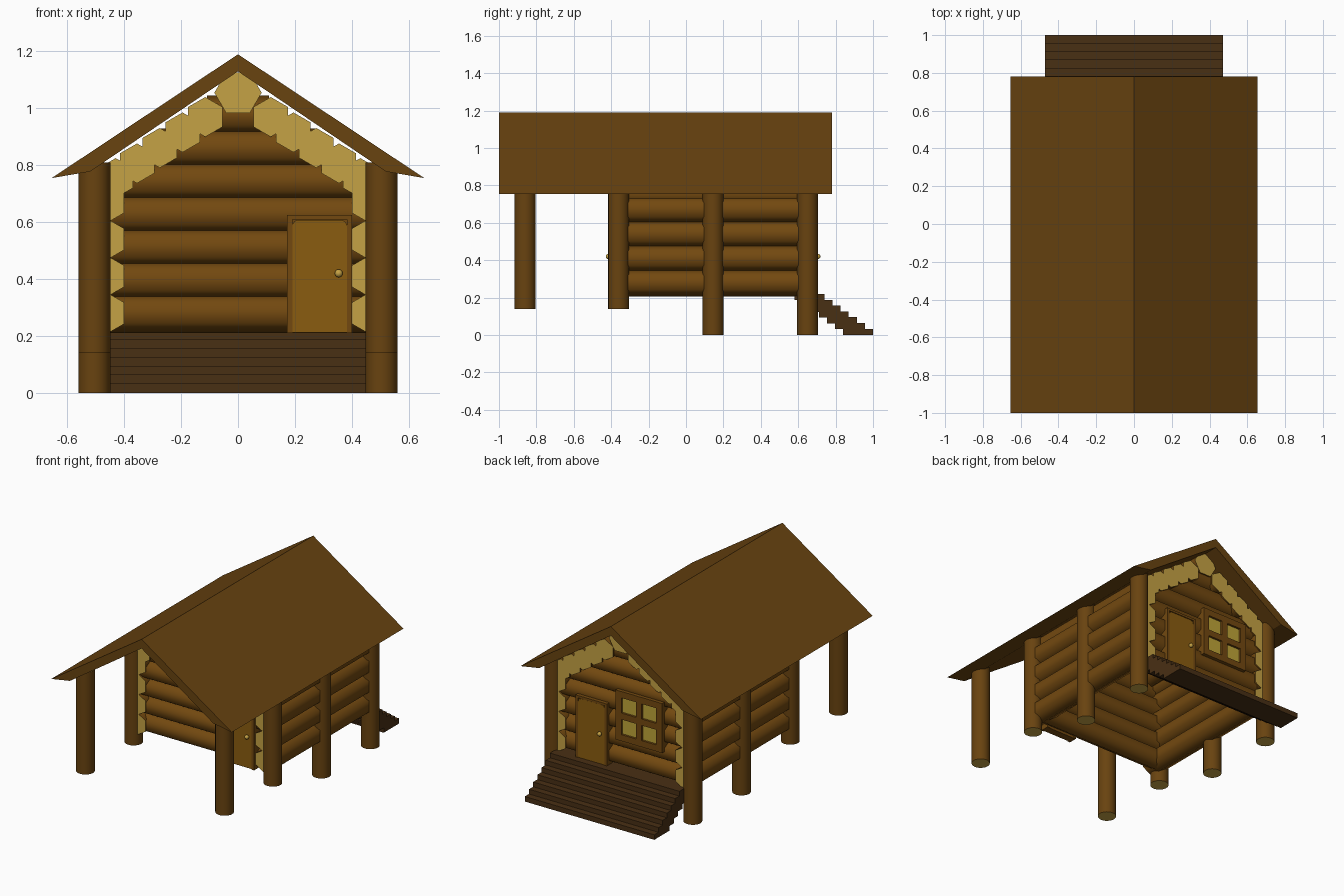
import bpy, bmesh, math
from mathutils import Vector

if "Cube" in bpy.data.objects:
    bpy.data.objects.remove(bpy.data.objects["Cube"])


def mat(name, r, g, b):
    m = bpy.data.materials.new(name)
    m.diffuse_color = (r, g, b, 1)
    m.use_nodes = True
    m.node_tree.nodes["Principled BSDF"].inputs["Base Color"].default_value = m.diffuse_color
    return m


LOG = mat("log brown", 0.17, 0.066, 0.005)
BARK = mat("post and roof brown", 0.14, 0.056, 0.005)
CUT = mat("cut wood tan", 0.56, 0.36, 0.058)
STEP = mat("dark step brown", 0.066, 0.029, 0.007)
DOOR = mat("door amber", 0.255, 0.107, 0.005)
GLASS = mat("window yellow", 0.52, 0.375, 0.04)


def finish(name, bm, mats, smooth=False):
    bmesh.ops.recalc_face_normals(bm, faces=bm.faces[:])
    me = bpy.data.meshes.new(name)
    bm.to_mesh(me)
    bm.free()
    for m in mats:
        me.materials.append(m)
    ob = bpy.data.objects.new(name, me)
    bpy.context.collection.objects.link(ob)
    if smooth:
        bpy.ops.object.select_all(action='DESELECT')
        ob.select_set(True)
        bpy.context.view_layer.objects.active = ob
        bpy.ops.object.shade_smooth_by_angle(angle=math.radians(65))
    return ob


def log(bm, p0, p1, r, n=6, turn=90):
    """Round or six-sided log between two points, end faces in slot 1."""
    p0, p1 = Vector(p0), Vector(p1)
    d = (p1 - p0).normalized()
    u, v = Vector((1, 0, 0)), Vector((0, 0, 1))
    if abs(d.x) > 0.5:
        u = Vector((0, 1, 0))
    if abs(d.z) > 0.5:
        v = Vector((0, 1, 0))
    angles = [math.radians(turn) + math.tau * i / n for i in range(n)]
    a, b = [[bm.verts.new(p + r * (math.cos(t) * u + math.sin(t) * v)) for t in angles]
            for p in (p0, p1)]
    for i in range(n):
        j = (i + 1) % n
        bm.faces.new((a[i], a[j], b[j], b[i]))
    for ring in (a, b):
        bm.faces.new(ring).material_index = 1


def extrude(bm, pts, y0, y1):
    """Outline in x and z, extruded along y."""
    a, b = [[bm.verts.new((x, y, z)) for x, z in pts] for y in (y0, y1)]
    for i in range(len(pts)):
        j = (i + 1) % len(pts)
        bm.faces.new((a[i], a[j], b[j], b[i]))
    bm.faces.new(a)
    bm.faces.new(b)


def box(bm, x0, x1, y0, y1, z0, z1):
    extrude(bm, [(x0, z0), (x1, z0), (x1, z1), (x0, z1)], y0, y1)


# Roof: two slopes with tapered eaves
bm = bmesh.new()
extrude(bm, [(0, 1.19), (-0.655, 0.755), (-0.52, 0.778), (0, 1.13),
             (0.52, 0.778), (0.655, 0.755)], -1.0, 0.78)
finish("roof", bm, [BARK])

# Posts: the front two pairs stop above the ground
bm = bmesh.new()
for s in (-1, 1):
    for y, z in ((-0.86, 0.14), (-0.36, 0.14), (0.145, 0), (0.65, 0)):
        log(bm, (0.505 * s, y, z), (0.505 * s, y, 0.81), 0.056, 24)
finish("posts", bm, [BARK, CUT], True)

# Side wall logs and the logs lying under the roof slopes
Y0, Y1 = -0.39, 0.68
bm = bmesh.new()
for s in (-1, 1):
    for k in range(4):
        log(bm, (0.465 * s, Y0, 0.28 + 0.13 * k), (0.465 * s, Y1, 0.28 + 0.13 * k), 0.075)
    log(bm, (0.43 * s, Y0, 0.755), (0.43 * s, Y1, 0.755), 0.07)
finish("side_wall_logs", bm, [LOG, CUT], True)
bm = bmesh.new()
for s in (-1, 1):
    for x in (0.355, 0.275, 0.195, 0.115):
        z = 1.048 - 0.68 * x
        log(bm, (x * s, Y0, z), (x * s, Y1, z), 0.07)
log(bm, (0, Y0, 1.055), (0, Y1, 1.055), 0.083, turn=0)
finish("roof_logs", bm, [LOG, CUT], True)

# Front and back wall logs, shortening into the gable
for name, y in (("front_wall_logs", -0.32), ("back_wall_logs", 0.61)):
    bm = bmesh.new()
    for k in range(7):
        z = 0.28 + 0.116 * k
        h = min(0.46, (1.05 - z) / 0.68)
        log(bm, (-h, y, z), (h, y, z), 0.07)
    finish(name, bm, [LOG, CUT], True)

# Doors: frame, leaf with rounded top corners, knob; back door is turned around
for side, s, y, cx in (("front", 1, -0.405, 0.287), ("back", -1, 0.695, 0.202)):
    bm = bmesh.new()
    for e in (-1, 1):
        a, b = sorted((cx + e * 0.114, cx + e * 0.096))
        box(bm, a, b, y, y + 0.06 * s, 0.21, 0.625)
    box(bm, cx - 0.096, cx + 0.096, y, y + 0.06 * s, 0.61, 0.625)
    box(bm, cx - 0.097, cx + 0.097, y + 0.01 * s, y + 0.055 * s, 0.21, 0.61)
    finish(side + "_door_frame", bm, [LOG])
    bm = bmesh.new()
    pts = [(cx - 0.096, 0.212), (cx + 0.096, 0.212)]
    for e, start in ((1, 0), (-1, 90)):
        for i in range(5):
            t = math.radians(start + 22.5 * i)
            pts.append((cx + e * 0.074 + 0.022 * math.cos(t), 0.586 + 0.022 * math.sin(t)))
    extrude(bm, pts, y + 0.003 * s, y + 0.05 * s)
    finish(side + "_door", bm, [DOOR])
    bm = bmesh.new()
    bmesh.ops.create_uvsphere(bm, u_segments=16, v_segments=10, radius=0.014)
    bmesh.ops.translate(bm, verts=bm.verts[:], vec=(cx + 0.067 * s, y - 0.01 * s, 0.42))
    finish(side + "_door_knob", bm, [CUT], True)

# Back window: frame bars around four panes
bm = bmesh.new()
X0, X1, Z0, Z1, w = -0.312, 0.025, 0.41, 0.735, 0.042
for x in (X0, (X0 + X1 - w) / 2, X1 - w):
    box(bm, x, x + w, 0.63, 0.695, Z0, Z1)
for z in (Z0, (Z0 + Z1 - w) / 2, Z1 - w):
    box(bm, X0, X1, 0.63, 0.694, z, z + w)
finish("window_frame", bm, [LOG])
bm = bmesh.new()
box(bm, X0 + 0.01, X1 - 0.01, 0.673, 0.68, Z0 + 0.01, Z1 - 0.01)
finish("window_panes", bm, [GLASS])

# Back stairs: seven overlapping treads
bm = bmesh.new()
for i in range(7):
    y, z = 0.84 - 0.0433 * i, 0.031 * i
    box(bm, -0.47, 0.47, y, y + 0.16, z, z + 0.033)
finish("stairs", bm, [STEP])
